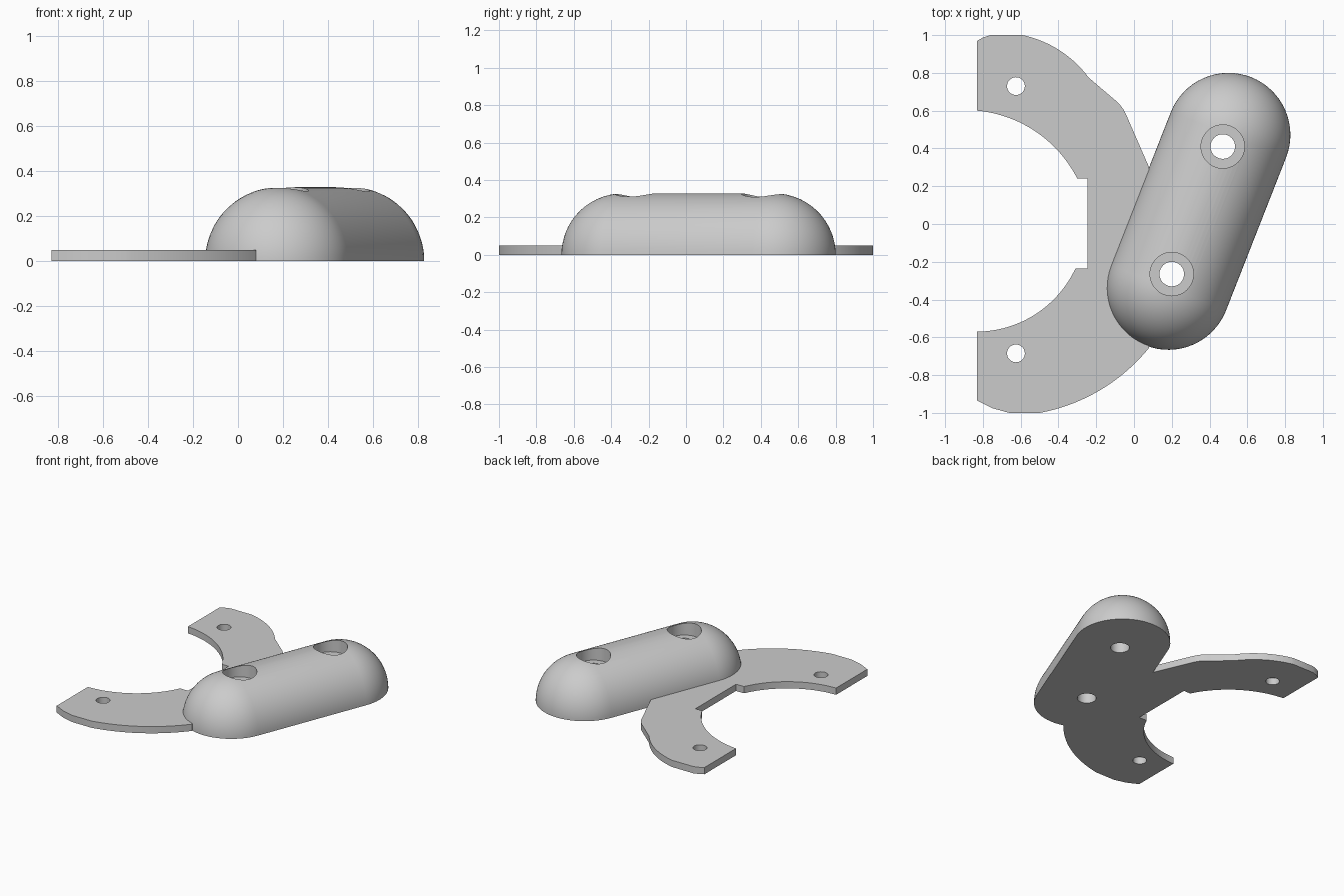
import bpy, bmesh, math
from mathutils import Vector, Matrix

cube = bpy.data.objects.get("Cube")
if cube:
    bpy.data.objects.remove(cube, do_unlink=True)

grey = bpy.data.materials.new("plain grey")
grey.use_nodes = True
colour = (0.6, 0.6, 0.6, 1)
grey.diffuse_color = colour
grey.node_tree.nodes["Principled BSDF"].inputs["Base Color"].default_value = colour


def make_object(name, bm):
    bmesh.ops.recalc_face_normals(bm, faces=bm.faces)
    mesh = bpy.data.meshes.new(name)
    bm.to_mesh(mesh)
    bm.free()
    mesh.materials.append(grey)
    obj = bpy.data.objects.new(name, mesh)
    bpy.context.collection.objects.link(obj)
    return obj


def combine(target, other, operation):
    """Apply a boolean and discard the second object."""
    mod = target.modifiers.new(operation, "BOOLEAN")
    mod.operation, mod.object, mod.solver = operation, other, "EXACT"
    bpy.context.view_layer.objects.active = target
    bpy.ops.object.modifier_apply(modifier=mod.name)
    bpy.data.objects.remove(other, do_unlink=True)


def drill(target, centre, radius, low, high):
    bm = bmesh.new()
    place = Matrix.Translation((*centre, (low + high) / 2))
    bmesh.ops.create_cone(bm, cap_ends=True, segments=48, radius1=radius,
                          radius2=radius, depth=high - low, matrix=place)
    cutter = make_object("hole_cutter", bm)
    cutter.hide_render = True
    combine(target, cutter, "DIFFERENCE")


def arc(start, middle, end, steps=24):
    """Points on the circle through three points."""
    a, b, c = Vector(start), Vector(middle), Vector(end)
    u, v = b - a, c - a
    d = 2 * u.cross(v)
    centre = a + Vector((v.y * u.dot(u) - u.y * v.dot(v),
                         u.x * v.dot(v) - v.x * u.dot(u))) / d
    first = a - centre
    sweep = -first.angle_signed(b - centre) - (b - centre).angle_signed(c - centre)
    return [centre + Matrix.Rotation(sweep * i / steps, 2) @ first
            for i in range(steps + 1)]


# Flat mounting plate: two curved arms joined by a notched web
outline = [(-0.83, 0.97), (-0.8, 0.987), (-0.76, 1.0)]
outline += arc((-0.59, 1.0), (-0.38, 0.91), (-0.24, 0.775))
outline += arc((-0.105, 0.66), (-0.067, 0.622), (-0.04, 0.575), 6)
outline += [(0.08, 0.3)]
outline += arc((0.08, -0.655), (-0.18, -0.88), (-0.5, -1.0))
outline += [(-0.66, -1.0), (-0.75, -0.975), (-0.83, -0.935)]
outline += arc((-0.83, -0.57), (-0.51, -0.47), (-0.31, -0.235))
outline += [(-0.245, -0.235), (-0.245, 0.24)]
outline += arc((-0.30, 0.24), (-0.5, 0.475), (-0.83, 0.6))
bm = bmesh.new()
base = bm.faces.new([bm.verts.new((*p, 0)) for p in outline])
top = bmesh.ops.extrude_face_region(bm, geom=[base])["geom"]
bmesh.ops.translate(bm, vec=(0, 0, 0.05),
                    verts=[e for e in top if isinstance(e, bmesh.types.BMVert)])
plate = make_object("mounting_plate", bm)
for y in (0.73, -0.685):
    drill(plate, (-0.625, y), 0.047, -0.1, 0.2)

# Half-capsule grip: a rounded profile spun half a turn about its axis
radius = 0.328
low_end, high_end = Vector((0.182, -0.338, 0)), Vector((0.5, 0.472, 0))
along = (high_end - low_end).normalized()
side = Vector((along.y, -along.x, 0))
profile = []
for end, start in ((low_end, -math.pi / 2), (high_end, 0)):
    for i in range(17):
        t = start + i * math.pi / 32
        profile.append(end + radius * (along * math.sin(t) + side * math.cos(t)))
bm = bmesh.new()
points = [bm.verts.new(p) for p in profile]
edges = [bm.edges.new(pair) for pair in zip(points, points[1:])]
bmesh.ops.spin(bm, geom=points + edges, cent=low_end, axis=along,
               angle=-math.pi, steps=48)
bmesh.ops.remove_doubles(bm, verts=bm.verts, dist=0.0005)
for v in bm.verts:
    if abs(v.co.z) < 0.0001:
        v.co.z = 0
rim = [e for e in bm.edges if e.is_boundary]
bmesh.ops.contextual_create(bm, geom=rim)
grip = make_object("grip_and_plate", bm)

# Join the parts, then cut the counterbored screw holes
combine(grip, plate, "UNION")
for centre in ((0.2, -0.265), (0.47, 0.41)):
    drill(grip, centre, 0.115, 0.23, 0.5)
    drill(grip, centre, 0.065, -0.1, 0.5)

bpy.ops.object.select_all(action="DESELECT")
grip.select_set(True)
bpy.context.view_layer.objects.active = grip
bpy.ops.object.shade_smooth_by_angle(angle=math.radians(30))
